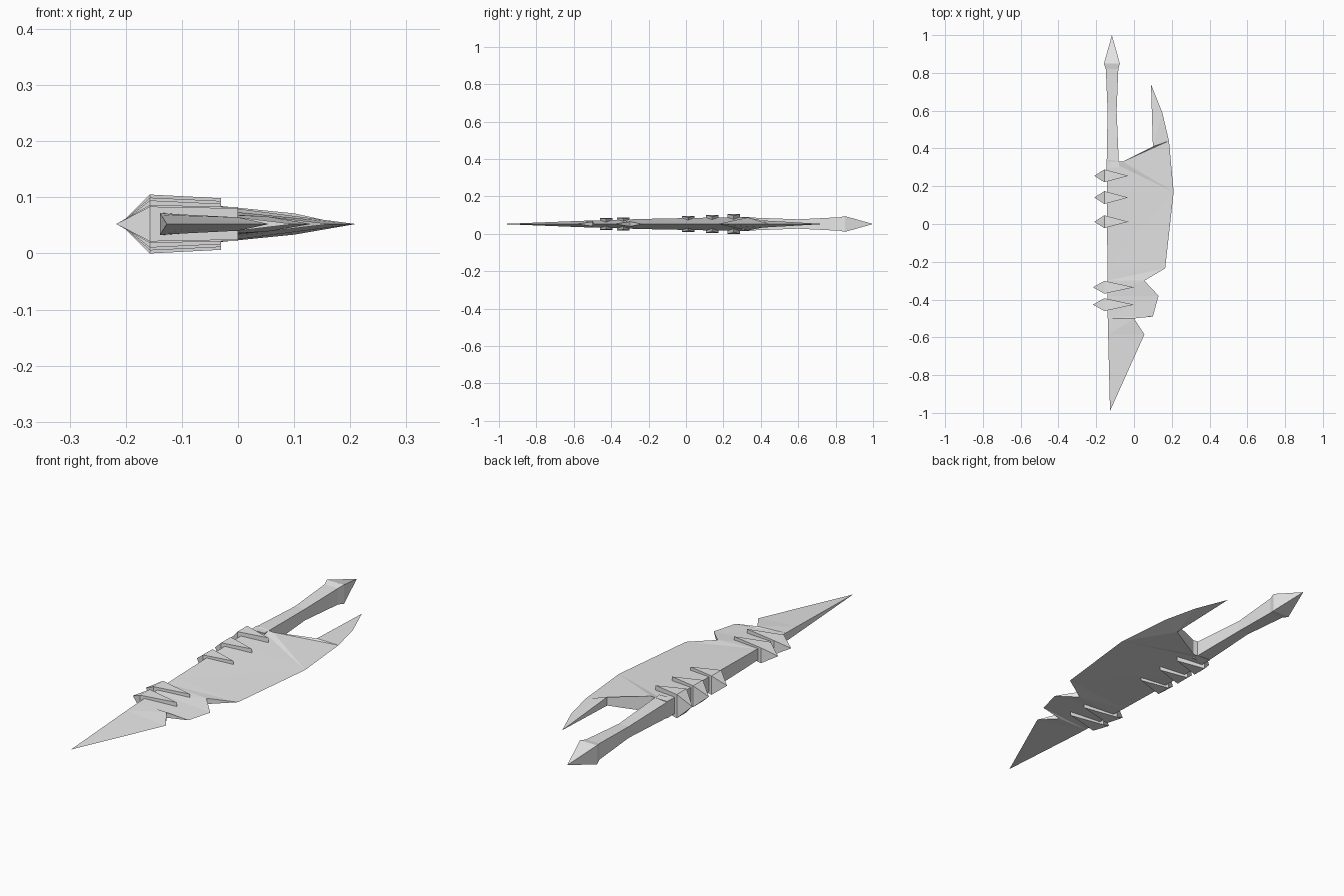
import bpy
import bmesh

cube = bpy.data.objects.get("Cube")
if cube:
    bpy.data.objects.remove(cube)

MID = 0.0525  # height of the symmetry plane

steel = bpy.data.materials.new("plain grey")
steel.use_nodes = True
steel.diffuse_color = (0.8, 0.8, 0.8, 1)
steel.node_tree.nodes["Principled BSDF"].inputs["Base Color"].default_value = (0.8, 0.8, 0.8, 1)


def finish(name, bm):
    """Clean up the mesh and place it on the symmetry plane."""
    bmesh.ops.remove_doubles(bm, verts=bm.verts, dist=0.0005)
    bmesh.ops.recalc_face_normals(bm, faces=bm.faces)
    mesh = bpy.data.meshes.new(name)
    bm.to_mesh(mesh)
    bm.free()
    mesh.materials.append(steel)
    obj = bpy.data.objects.new(name, mesh)
    obj.location.z = MID
    bpy.context.collection.objects.link(obj)


def add_face(bm, points):
    """Add a face, leaving out repeated corners."""
    corners = []
    for p in points:
        if p not in corners:
            corners.append(p)
    if len(corners) > 2:
        bm.faces.new([bm.verts.new(p) for p in corners])


def loft(name, rings):
    """Join four-cornered rings, closing both ends."""
    bm = bmesh.new()
    for a, b in zip(rings, rings[1:]):
        for i in range(4):
            j = (i + 1) % 4
            quad = [a[i], a[j], b[j], b[i]]
            add_face(bm, quad[:3])
            add_face(bm, [quad[0], quad[2], quad[3]])
    add_face(bm, rings[0])
    add_face(bm, rings[-1])
    finish(name, bm)


# Blade: inner rail (x, y, half thickness) paired with the cutting edge
tip = (-0.127, -0.99, 0)
horn = (0.09, 0.74, 0)
belly = (0.21, 0.17, 0)
crook = (0.1, 0.41, 0.019)
stations = [
    (tip, tip),
    ((-0.137, -0.585, 0.016), (0.055, -0.585, 0)),
    ((-0.139, -0.5, 0.019), (0, -0.5, 0.012)),
    ((-0.139, -0.49, 0.019), (0.1, -0.49, 0)),
    ((-0.14, -0.38, 0.022), (0.13, -0.38, 0)),
    ((-0.14, -0.3, 0.025), (0.055, -0.3, 0.013)),
    ((-0.141, -0.235, 0.027), (0.165, -0.235, 0)),
    ((-0.143, 0.17, 0.035), belly),
    ((-0.145, 0.34, 0.037), belly),
    ((-0.06, 0.33, 0.035), belly),
    (crook, (0.185, 0.44, 0)),
    (crook, (0.15, 0.59, 0)),
    (horn, horn),
]
loft("blade", [[(a[0], a[1], a[2]), (b[0], b[1], b[2]),
                (b[0], b[1], -b[2]), (a[0], a[1], -a[2])] for a, b in stations])

# Handle with flared pointed pommel: y, left x, right x, half thickness
sections = [
    (0.3, -0.145, -0.08, 0.036),
    (0.36, -0.144, -0.082, 0.034),
    (0.6, -0.14, -0.092, 0.025),
    (0.82, -0.149, -0.083, 0.036),
    (0.85, -0.159, -0.075, 0.042),
    (1.0, -0.117, -0.117, 0),
]
loft("handle", [[(l, y, h), (r, y, h), (r, y, -h), (l, y, -h)]
                for y, l, r, h in sections])

# Wedge spikes wrapped round the spine: y, outer x, inner x, half heights
spikes = [
    (-0.427, -0.217, 0, 0.031, 0.028),
    (-0.335, -0.217, 0, 0.034, 0.03),
    (0.012, -0.21, -0.03, 0.042, 0.036),
    (0.14, -0.21, -0.03, 0.047, 0.041),
    (0.255, -0.21, -0.03, 0.0525, 0.046),
]
for n, (y, outer, inner, h, end) in enumerate(spikes, 1):
    bm = bmesh.new()
    bm.verts.new((outer, y, 0))
    for s in (1, -1):
        bm.verts.new((inner, y, s * end))
        for side in (1, -1):
            bm.verts.new((-0.157, y + side * 0.034, s * h))
    bmesh.ops.convex_hull(bm, input=bm.verts)
    finish(f"spine_spike_{n}", bm)
